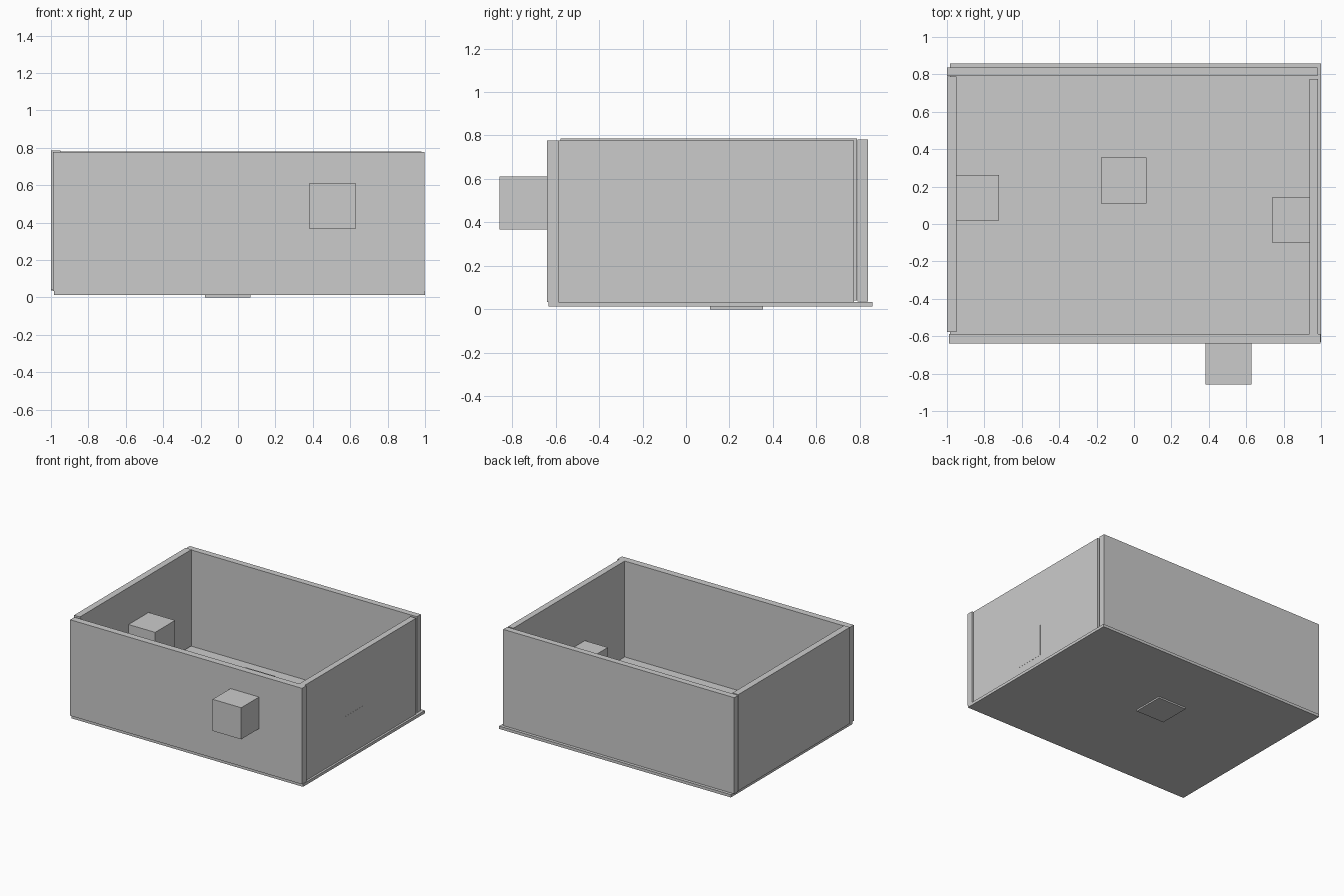
import bpy

if "Cube" in bpy.data.objects:
    bpy.data.objects.remove(bpy.data.objects["Cube"])


def box(name, lo, hi):
    """Axis-aligned box between two opposite corners."""
    bpy.ops.mesh.primitive_cube_add(size=1)
    ob = bpy.context.object
    ob.name = name
    ob.location = [(a + b) / 2 for a, b in zip(lo, hi)]
    ob.scale = [b - a for a, b in zip(lo, hi)]
    bpy.ops.object.transform_apply(location=True, rotation=False, scale=True)
    return ob


# Floor and four slightly misaligned walls of the open crate
box("floor_panel", (-0.985, -0.632, 0.012), (1.0, 0.858, 0.034))
box("front_panel", (-0.99, -0.64, 0.034), (0.997, -0.588, 0.777))
box("back_panel", (-1.0, 0.79, 0.036), (0.98, 0.838, 0.781))
box("left_panel", (-1.0, -0.578, 0.04), (-0.95, 0.788, 0.786))
box("right_panel", (0.937, -0.588, 0.034), (0.984, 0.774, 0.777))

# One small cube set into each of four panels, given by its centre
C = 0.245
cubes = {
    "front_cube": (0.506, -0.7355, 0.489),
    "floor_cube": (-0.055, 0.232, C / 2),
    "left_cube": (-0.845, 0.14, 0.377),
    "right_cube": (0.8625, 0.022, 0.224),
}
for name, c in cubes.items():
    box(name, [v - C / 2 for v in c], [v + C / 2 for v in c])
